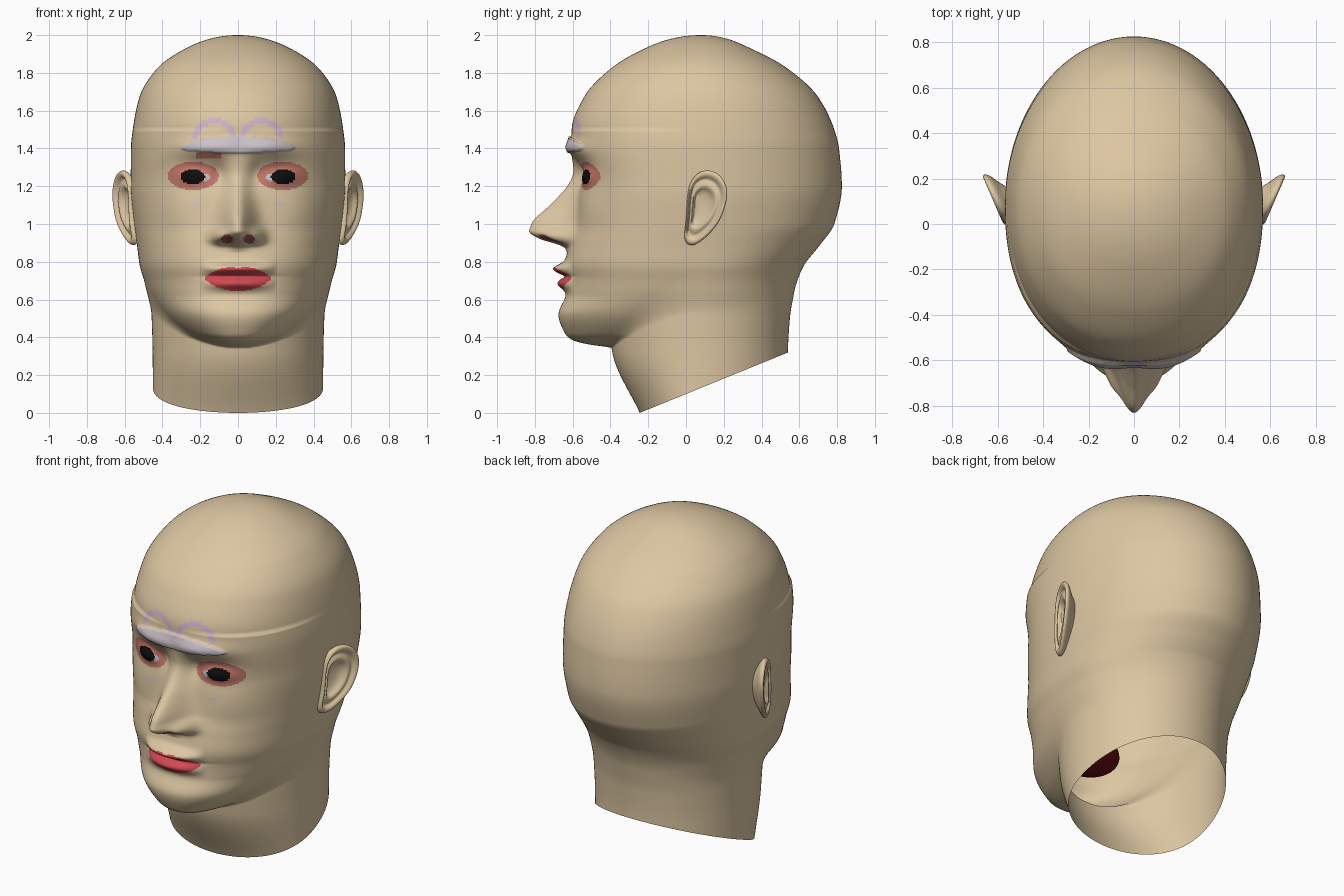
import bpy, bmesh, math
from math import sin, cos, pi, exp
from mathutils import Vector

if "Cube" in bpy.data.objects:
    bpy.data.objects.remove(bpy.data.objects["Cube"])

# ---------- colours ----------
COLOURS = [("skin", (0.72, 0.57, 0.36)), ("lip_red", (0.64, 0.065, 0.085)),
           ("eyelid_pink", (0.56, 0.19, 0.14)), ("eye_black", (0.004, 0.004, 0.004)),
           ("brow_white", (0.60, 0.54, 0.58)), ("pale_lavender", (0.62, 0.46, 0.60)),
           ("nostril_red", (0.34, 0.10, 0.08)), ("inner_mouth_red", (0.13, 0.004, 0.006))]
MATS = []
for name, rgb in COLOURS:
    m = bpy.data.materials.new(name)
    m.diffuse_color = (*rgb, 1)
    m.use_nodes = True
    m.node_tree.nodes["Principled BSDF"].inputs["Base Color"].default_value = m.diffuse_color
    MATS.append(m)
SKIN, LIP, LID, BLACK, BROW, LAV, NOSTRIL, MOUTH = range(8)


def sample(keys, t):
    """Smooth, non-overshooting interpolation of rows (t, a, b, ...)."""
    if t <= keys[0][0]:
        return keys[0][1:]
    if t >= keys[-1][0]:
        return keys[-1][1:]
    i = max(k for k in range(len(keys) - 1) if keys[k][0] <= t)

    def slope(k, c):
        return (keys[k + 1][c] - keys[k][c]) / (keys[k + 1][0] - keys[k][0])

    def tangent(k, c):
        if k == 0:
            return slope(0, c)
        if k == len(keys) - 1:
            return slope(k - 1, c)
        a, b = slope(k - 1, c), slope(k, c)
        return 0 if a * b <= 0 else 2 * a * b / (a + b)

    h = keys[i + 1][0] - keys[i][0]
    u = (t - keys[i][0]) / h
    out = []
    for c in range(1, len(keys[0])):
        p, q = keys[i][c], keys[i + 1][c]
        out.append(p * (1 + 2 * u) * (1 - u) ** 2 + q * u * u * (3 - 2 * u)
                   + h * (tangent(i, c) * u * (1 - u) ** 2 - tangent(i + 1, c) * u * u * (1 - u)))
    return tuple(out)


def finish(bm, name, mat=None, subsurf=0):
    me = bpy.data.meshes.new(name)
    for f in bm.faces:
        f.smooth = True
    bm.to_mesh(me)
    bm.free()
    for m in (MATS if mat is None else [MATS[mat]]):
        me.materials.append(m)
    ob = bpy.data.objects.new(name, me)
    bpy.context.collection.objects.link(ob)
    if subsurf:
        mod = ob.modifiers.new("smooth", 'SUBSURF')
        mod.levels = mod.render_levels = subsurf
    return ob


# ---------- head sections: height, front y, back y, half width ----------
CY = 0.08
HEAD = [(0.335, 0.0, 0.15, 0.05), (0.345, -0.35, 0.2, 0.10), (0.36, -0.50, 0.25, 0.16),
        (0.385, -0.60, 0.3, 0.23), (0.42, -0.64, 0.35, 0.30), (0.52, -0.675, 0.45, 0.405),
        (0.63, -0.635, 0.52, 0.47), (0.70, -0.63, 0.56, 0.495), (0.78, -0.64, 0.62, 0.52),
        (0.89, -0.62, 0.71, 0.535), (1.0, -0.59, 0.785, 0.55), (1.2, -0.575, 0.825, 0.568),
        (1.4, -0.605, 0.81, 0.567), (1.5, -0.605, 0.785, 0.557), (1.675, -0.54, 0.70, 0.522),
        (1.849, -0.40, 0.54, 0.43), (2.024, -0.21, 0.335, 0.27), (2.154, -0.07, 0.21, 0.14),
        (2.2855, CY, CY, 0.0)]
NECK = [(0.0, -0.245, 0.54, 0.45), (0.32, -0.39, 0.54, 0.452), (0.5, -0.41, 0.55, 0.457),
        (0.65, -0.40, 0.575, 0.465), (0.78, -0.3, 0.60, 0.46), (0.95, -0.1, 0.4, 0.3)]
# nose ridge: height, projection, half width
NOSE = [(0.85, 0.0, 0.05), (0.875, 0.02, 0.06), (0.895, 0.07, 0.085), (0.92, 0.16, 0.095),
        (0.965, 0.233, 0.09), (1.0, 0.228, 0.082), (1.1, 0.14, 0.072), (1.2, 0.055, 0.06),
        (1.28, 0.014, 0.055), (1.36, 0.0, 0.06)]


def radius(sec, s, c, nf):
    yf, yb, w = sec
    n, d = (nf, CY - yf) if c > 0 else (2.0, yb - CY)
    if w < 1e-6:
        return 0
    return (abs(s / w) ** n + abs(c / max(d, 1e-4)) ** n) ** (-1 / n)


def bump(x, z, cx, cz, sx, sz, a):
    return a * exp(-((x - cx) / sx) ** 2 - ((z - cz) / sz) ** 2)


def relief(x, z):
    """Forward projection of nose, lips, eyes and brow."""
    if not 0.55 < z < 1.62:
        return 0
    ax = abs(x)
    h, w = sample(NOSE, z)
    d = h * exp(-(ax / w) ** 2)
    d += bump(ax, z, 0.10, 0.935, 0.042, 0.04, 0.05)       # nostril wings
    d += bump(ax, z, 0.055, 0.91, 0.025, 0.015, -0.03)     # nostrils
    lip = max(0, 1 - (ax / 0.2) ** 2)
    d += lip * (bump(0, z, 0, 0.762, 1, 0.03, 0.065) + bump(0, z, 0, 0.685, 1, 0.034, 0.05))
    d += bump(ax, z, 0.0, 0.722, 0.16, 0.01, -0.015)       # mouth line
    d += bump(ax, z, 0.21, 1.27, 0.13, 0.075, -0.045)      # eye sockets
    d += bump(ax, z, 0.10, 1.27, 0.04, 0.06, -0.02)
    d += bump(ax, z, 0.235, 1.25, 0.09, 0.045, 0.045)      # eyelids
    d += bump(ax, z, 0.15, 1.405, 0.16, 0.045, 0.028)      # brow ridge
    d += bump(ax, z, 0.33, 1.07, 0.12, 0.11, 0.012)        # cheekbones
    if in_brow(x, z):
        d += 0.014
    return d


def in_ellipse(x, z, cx, cz, rx, rz):
    return ((x - cx) / rx) ** 2 + ((z - cz) / rz) ** 2 < 1


def in_brow(x, z):
    t = 1 - (x / 0.30) ** 2
    return t > 0 and 1.395 - 0.02 * t < z < 1.40 + 0.065 * t ** 0.6


def paint(x, y, z):
    """Colour of a face from its position on the front of the head."""
    ax = abs(x)
    if y > -0.4:
        return SKIN
    t = 1 - (x / 0.175) ** 2
    if t > 0 and 0.715 - 0.07 * t ** 0.7 < z < 0.715 + 0.06 * t ** 0.7 - 0.008 * exp(-(x / 0.02) ** 2):
        return LIP
    if in_ellipse(ax, z, 0.24, 1.25, 0.064, 0.04):
        return BLACK
    if in_ellipse(ax, z, 0.17, 1.245, 0.022, 0.018):
        return BROW
    if in_ellipse(ax, z, 0.237, 1.255, 0.135, 0.075) or (-0.22 < x < -0.09 and 1.35 < z < 1.376):
        return LID
    if in_brow(x, z) or (abs(ax - 0.225) < 0.03 and 1.098 < z < 1.113):
        return BROW
    if z > 1.45 and in_ellipse(ax, z, 0.125, 1.46, 0.115, 0.10) \
            and not in_ellipse(ax, z, 0.125, 1.46, 0.085, 0.07):
        return LAV
    if in_ellipse(ax, z, 0.058, 0.92, 0.03, 0.024):
        return NOSTRIL
    return SKIN


# ---------- head and neck: one polar skin ----------
SEG = 240
levels = [(z, z) for z in (1.5 * i / 235 for i in range(235))]
levels += [(1.5 + 0.5 * sin(a), 1.5 + 0.5 * a) for a in (pi / 2 * k / 50 for k in range(50))]
bm = bmesh.new()
rings = []
for z, p in levels:
    head, neck = sample(HEAD, p), sample(NECK, z)
    ring = []
    for j in range(SEG):
        u = 2 * pi * j / SEG
        th = u - 0.6 * sin(u)                              # denser at the face
        s, c = sin(th), cos(th)
        r = radius(head, s, c, 2.3 if z < 1.5 else 2.15)
        if z < 0.95:                                       # blend jaw into neck
            rn = radius(neck, s, c, 2.0)
            k = 0.05
            h = max(k - abs(r - rn), 0) / k
            r = max(r, rn) + h * h * k / 4
        x, y = r * s, CY - r * c
        if c > 0.2:
            y -= relief(x, z) * min(1, (c - 0.2) / 0.3)
        ring.append(bm.verts.new((x, y, z)))
    rings.append(ring)
for a, b in zip(rings, rings[1:]):
    for j in range(SEG):
        k = (j + 1) % SEG
        f = bm.faces.new((a[j], a[k], b[k], b[j]))
        f.material_index = paint(*f.calc_center_median())
crown = bm.verts.new((0, CY, 2.0))
for j in range(SEG):
    bm.faces.new((rings[-1][j], rings[-1][(j + 1) % SEG], crown))
# slanted open neck
bmesh.ops.bisect_plane(bm, geom=bm.verts[:] + bm.edges[:] + bm.faces[:],
                       plane_co=Vector((0, -0.245, 0.0)), plane_no=Vector((0, -0.32, 0.785)),
                       clear_inner=True)
finish(bm, "head")

# ---------- ears: outline in (y, z), rings of (scale, outward offset) ----------
OUTLINE = [(0.115, 1.29), (0.185, 1.26), (0.225, 1.18), (0.205, 1.08), (0.165, 0.99), (0.085, 0.91),
           (0.025, 0.88), (-0.015, 0.915), (0.0, 1.0), (0.005, 1.1), (0.012, 1.20), (0.05, 1.265)]
PROFILE = [(0.5, -0.11), (0.75, -0.05), (0.97, -0.03), (1.04, -0.005), (0.95, 0.012), (0.84, 0.004),
           (0.77, -0.018), (0.64, 0.0), (0.53, -0.004), (0.44, -0.03), (0.12, -0.036)]
EY, EZ = 0.075, 1.09
for side, name in ((1, "ear_right"), (-1, "ear_left")):
    bm = bmesh.new()
    loops = []
    for sc, off in PROFILE:
        loop = []
        for y, z in OUTLINE:
            y, z = EY + (y - EY) * sc, EZ + (z - EZ) * sc
            x = 0.567 + 0.095 * max(-0.1, y / 0.22) - 0.02 * max(0, (1.0 - z) / 0.12) + off
            loop.append(bm.verts.new((side * x, y, z)))
        loops.append(loop)
    n = len(OUTLINE)
    for a, b in zip(loops, loops[1:]):
        for j in range(n):
            bm.faces.new((a[j], a[(j + 1) % n], b[(j + 1) % n], b[j]))
    bm.faces.new(loops[0])
    bm.faces.new(loops[-1])
    bmesh.ops.recalc_face_normals(bm, faces=bm.faces[:])
    finish(bm, name, SKIN, 2)

# ---------- inside of the mouth, seen through the open neck ----------
for name, mat, loc, size in (("mouth_cavity", MOUTH, (0, -0.41, 0.66), (0.2, 0.16, 0.11)),
                             ("throat", BLACK, (0, -0.22, 0.74), (0.15, 0.13, 0.10))):
    bm = bmesh.new()
    bmesh.ops.create_uvsphere(bm, u_segments=24, v_segments=14, radius=1)
    bmesh.ops.scale(bm, vec=size, verts=bm.verts[:])
    bmesh.ops.translate(bm, vec=loc, verts=bm.verts[:])
    finish(bm, name, mat)
